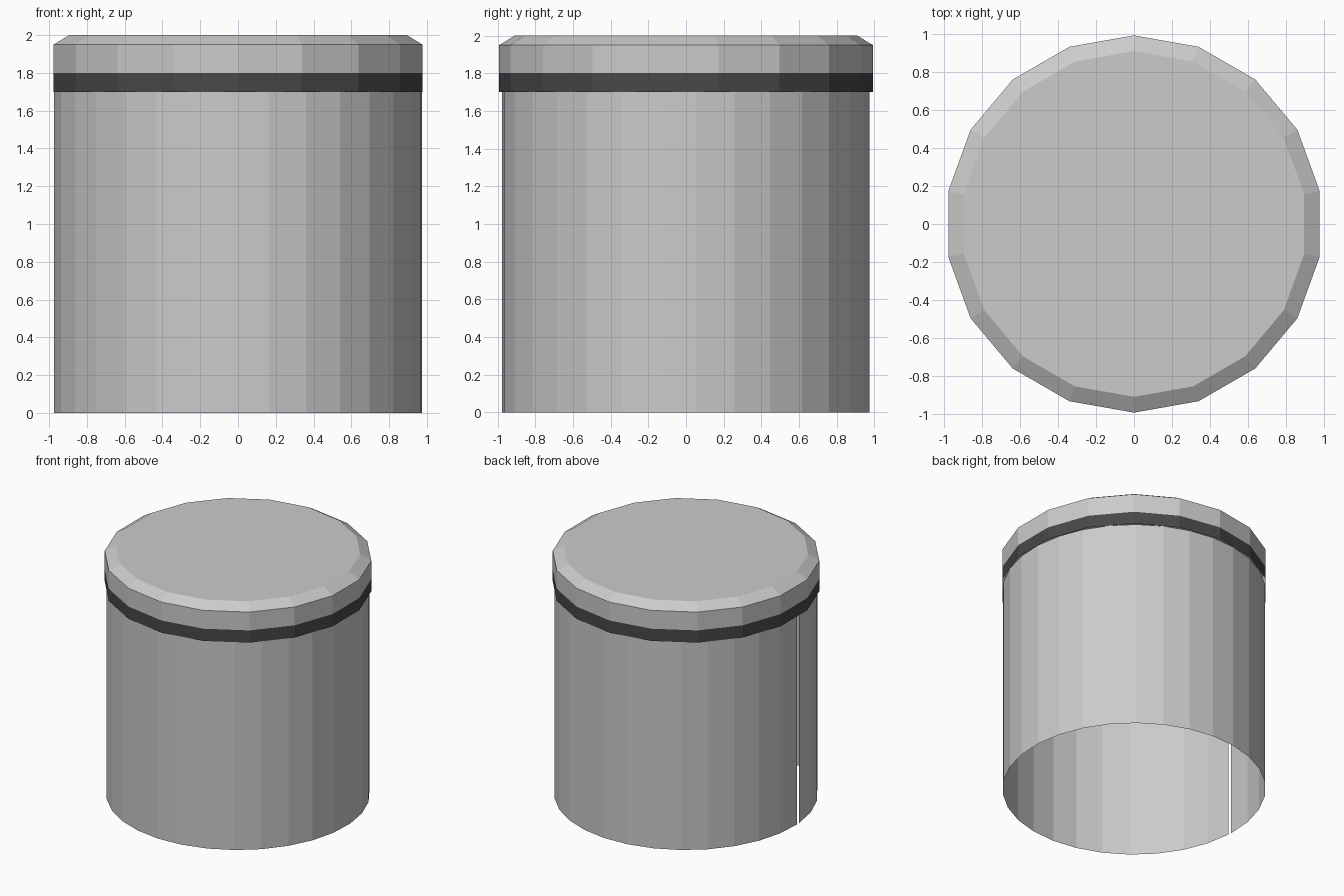
import bpy
import bmesh
from math import cos, sin, radians

cube = bpy.data.objects.get("Cube")
if cube:
    bpy.data.objects.remove(cube, do_unlink=True)


def material(name, value):
    mat = bpy.data.materials.new(name)
    mat.use_nodes = True
    colour = (value, value, value, 1)
    mat.diffuse_color = colour
    mat.node_tree.nodes["Principled BSDF"].inputs["Base Color"].default_value = colour
    return mat


def turned(name, profile, start, sweep, sides, mat, cap=False):
    """Sweep a (radius, height) profile, listed upwards, around z."""
    closed = sweep == 360
    count = sides if closed else sides + 1
    bm = bmesh.new()
    rings = []
    for radius, z in profile:
        angles = [radians(start + sweep * i / sides) for i in range(count)]
        rings.append([bm.verts.new((radius * cos(a), radius * sin(a), z)) for a in angles])
    for low, high in zip(rings, rings[1:]):
        for i in range(sides):
            j = (i + 1) % count
            bm.faces.new((low[i], low[j], high[j], high[i]))
    if cap:
        bm.faces.new(rings[-1])
    mesh = bpy.data.meshes.new(name)
    bm.to_mesh(mesh)
    bm.free()
    mesh.materials.append(mat)
    obj = bpy.data.objects.new(name, mesh)
    bpy.context.collection.objects.link(obj)
    return obj


grey = material("light grey", 0.6)
dark = material("charcoal", 0.065)

# Thin rolled wall, open below, with a narrow seam on one side
turned("body_wall", [(0.976, 0), (0.976, 1.7)], 184.1, 358.4, 30, grey)

# Dark band under the lid
turned("lid_band", [(0.991, 1.7), (0.991, 1.8)], 90, 360, 18, dark)

# Lid with a chamfered rim
turned("lid", [(0.991, 1.8), (0.991, 1.95), (0.908, 2)], 90, 360, 18, grey, cap=True)
